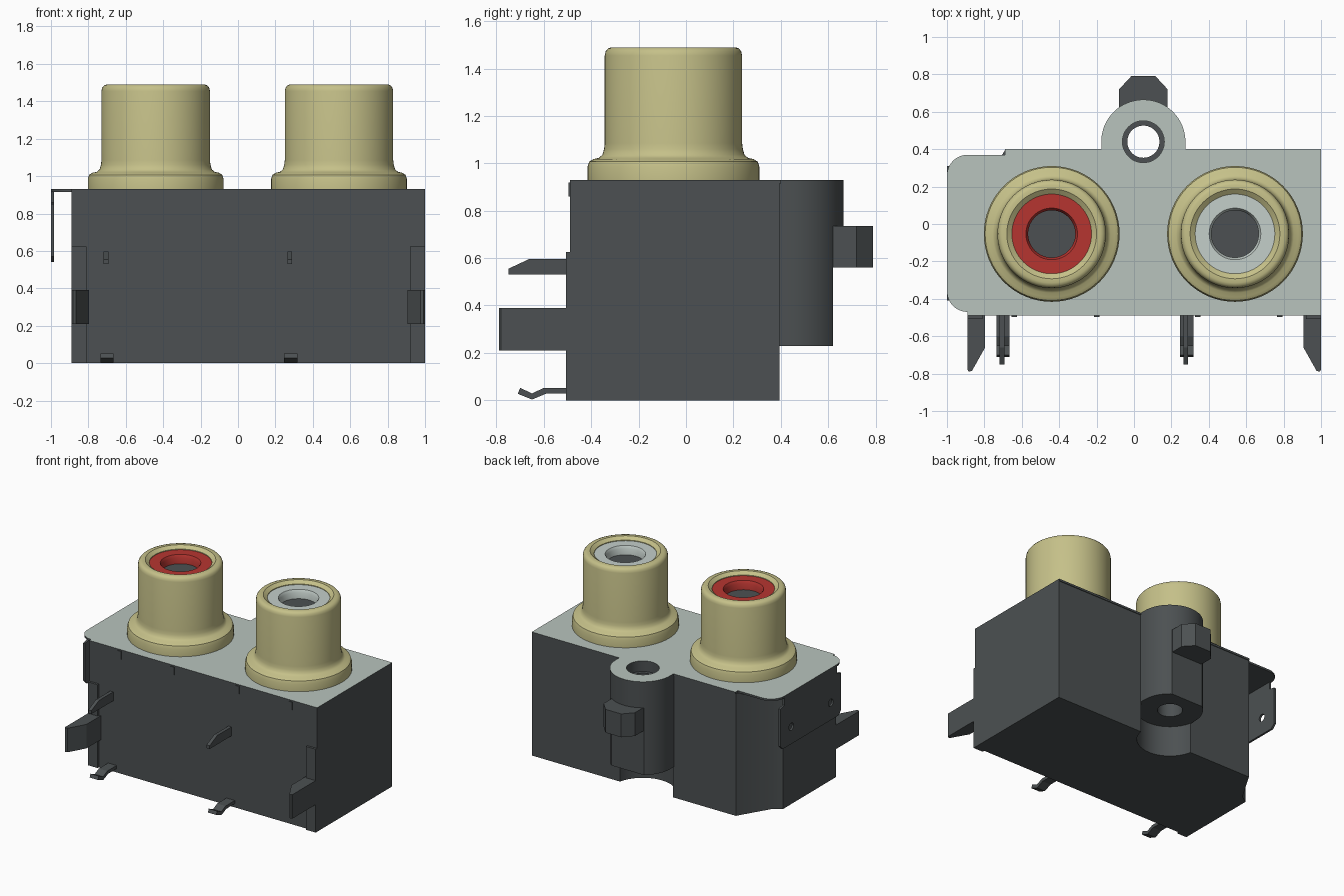
import bpy, bmesh, math
from mathutils import Vector

if "Cube" in bpy.data.objects:
    bpy.data.objects.remove(bpy.data.objects["Cube"], do_unlink=True)


def material(name, rgb):
    m = bpy.data.materials.new(name)
    m.use_nodes = True
    m.diffuse_color = (*rgb, 1)
    bsdf = m.node_tree.nodes["Principled BSDF"]
    bsdf.inputs["Base Color"].default_value = (*rgb, 1)
    bsdf.inputs["Roughness"].default_value = 0.6
    return m


DARK = material("dark grey", (0.072, 0.081, 0.084))
PALE = material("pale grey green", (0.48, 0.55, 0.51))
TAN = material("tan", (0.56, 0.53, 0.25))
RED = material("red", (0.47, 0.036, 0.03))
WHITE = material("off white", (0.55, 0.62, 0.59))


def finish(name, bm, mat):
    bmesh.ops.recalc_face_normals(bm, faces=bm.faces)
    me = bpy.data.meshes.new(name)
    bm.to_mesh(me)
    bm.free()
    me.materials.append(mat)
    ob = bpy.data.objects.new(name, me)
    bpy.context.collection.objects.link(ob)
    return ob


def activate(ob):
    bpy.ops.object.select_all(action='DESELECT')
    ob.select_set(True)
    bpy.context.view_layer.objects.active = ob


def smooth(ob, angle=30):
    activate(ob)
    bpy.ops.object.shade_smooth_by_angle(angle=math.radians(angle))


def prism(name, outline, a, b, axis="z", mat=DARK):
    """Extrude a 2D outline from a to b; x prisms take (y, z) outlines."""
    place = (lambda u, v: (u, v, a)) if axis == "z" else (lambda u, v: (a, u, v))
    bm = bmesh.new()
    face = bm.faces.new([bm.verts.new(place(u, v)) for u, v in outline])
    ext = bmesh.ops.extrude_face_region(bm, geom=[face])["geom"]
    shift = Vector((0, 0, b - a)) if axis == "z" else Vector((b - a, 0, 0))
    for v in ext:
        if isinstance(v, bmesh.types.BMVert):
            v.co += shift
    return finish(name, bm, mat)


def rect(u0, u1, v0, v1):
    return [(u0, v0), (u1, v0), (u1, v1), (u0, v1)]


def arc(cx, cy, r, start, end, n):
    steps = [math.radians(start + (end - start) * i / n) for i in range(n + 1)]
    return [(cx + r * math.cos(t), cy + r * math.sin(t)) for t in steps]


def circle(cx, cy, r, n=48):
    return arc(cx, cy, r, 0, 360, n)[:-1]


def boolean(ob, tool, op='DIFFERENCE'):
    tool.hide_render = True
    activate(ob)
    mod = ob.modifiers.new("cut", 'BOOLEAN')
    mod.operation, mod.solver, mod.object = op, 'EXACT', tool
    bpy.ops.object.modifier_apply(modifier=mod.name)
    bpy.data.objects.remove(tool, do_unlink=True)


def lathe(name, profile, x, y, mat, n=64):
    bm = bmesh.new()
    vs = [bm.verts.new((x + r, y, z)) for r, z in profile]
    es = [bm.edges.new(p) for p in zip(vs, vs[1:])]
    bmesh.ops.spin(bm, geom=vs + es, cent=(x, y, 0), axis=(0, 0, 1),
                   angle=2 * math.pi, steps=n)
    bmesh.ops.remove_doubles(bm, verts=bm.verts, dist=0.0005)
    ob = finish(name, bm, mat)
    smooth(ob, 35)
    return ob


BX, BY, BR = 0.05, 0.44, 0.225   # screw boss centre and radius
TOP = 0.93

# Housing with its cut-back corner and the screw boss
housing = prism("housing", [(-0.89, -0.49), (1, -0.49), (1, 0.395), (-0.69, 0.395),
                            (-0.83, 0.16), (-0.89, 0.12)], 0, TOP - 0.015)
boss = prism("boss", arc(BX, BY, BR, 0, 180, 32) + [(BX - BR, 0.3), (BX + BR, 0.3)],
             0.23, TOP - 0.015)
boolean(housing, boss, 'UNION')
boolean(housing, prism("recess_cutter", circle(BX, BY, BR, 64), -0.1, 0.23))
boolean(housing, prism("flat_cutter", rect(BX - 0.2, BX + 0.2, 0.62, 0.8), 0.1, 0.735))
boolean(housing, prism("screw_hole_cutter", circle(BX, BY, 0.086), 0, 1))
boolean(housing, prism("counterbore_cutter", circle(BX, BY, 0.112), 0.85, 1))
smooth(housing)

# Top plate, pale on its upper face only
outline = [(1, -0.49), (1, 0.4), (BX + BR, 0.4)] + arc(BX, BY, BR, 0, 180, 32)
outline += [(BX - BR, 0.4), (-0.69, 0.4), (-0.69, 0.37)]
outline += arc(-0.89, 0.26, 0.11, 90, 180, 10) + arc(-0.89, -0.36, 0.11, 180, 270, 10)
outline += [(-0.89, -0.49)]
plate = prism("top_plate", outline, TOP - 0.015, TOP)
boolean(plate, prism("plate_hole_cutter", circle(BX, BY, 0.112), 0.8, 1))
plate.data.materials.clear()
for m in (DARK, PALE):
    plate.data.materials.append(m)
for p in plate.data.polygons:
    p.material_index = 1 if p.normal.z > 0.5 else 0
smooth(plate)

# Folded bracket flange with two holes
flange = prism("bracket_flange", [(-0.36, 0.92), (-0.36, 0.86), (-0.41, 0.85), (-0.41, 0.57),
                                  (-0.38, 0.54), (0.28, 0.54), (0.31, 0.57), (0.31, 0.85),
                                  (0.26, 0.86), (0.26, 0.92)], -1, -0.985, "x")
for y in (-0.29, 0.18):
    boolean(flange, prism("flange_hole_cutter", circle(y, 0.67, 0.028, 20), -1.1, -0.9, "x"))

# Rear clip with chamfered corners
prism("rear_clip", [(-0.08, 0.6), (0.18, 0.6), (0.18, 0.72), (0.115, 0.79),
                    (-0.015, 0.79), (-0.08, 0.72)], 0.56, 0.735)

# Front corner strips and hooks, one pair per side
for side, x, s in (("right", -0.89, 1), ("left", 1.0, -1)):
    prism(side + "_corner_strip", rect(*sorted((x, x + s * 0.08)), -0.507, -0.48), 0, 0.625)
    prism(side + "_hook", [(x, -0.48), (x, -0.78), (x + s * 0.008, -0.79),
                           (x + s * 0.024, -0.785), (x + s * 0.094, -0.66),
                           (x + s * 0.094, -0.48)], 0.21, 0.39)

# Small tabs folded over the front edge
for i, x in enumerate((-0.64, -0.2, 0.34, 0.78)):
    prism(f"edge_tab_{i + 1}", rect(x - 0.015, x + 0.015, -0.496, -0.48), 0.86, 0.92)

# Jacks: shell, coloured insert, dark socket floor, and the two pins below each
shell = [(0.363, 0.925), (0.363, 0.985), (0.356, 1.007), (0.338, 1.018), (0.315, 1.023),
         (0.3, 1.036), (0.293, 1.06), (0.29, 1.085), (0.29, 1.455), (0.286, 1.473),
         (0.276, 1.485), (0.262, 1.49), (0.24, 1.49), (0.213, 1.47), (0.213, 1.44)]
insert = [(0.215, 1.465), (0.138, 1.465), (0.126, 1.445), (0.126, 1.38)]
pin = [(-0.48, 0.53), (-0.75, 0.53), (-0.75, 0.555), (-0.66, 0.597), (-0.48, 0.597)]
spring = [(-0.48, 0.028), (-0.59, 0.028), (-0.65, 0.003), (-0.71, 0.027), (-0.7, 0.052),
          (-0.65, 0.029), (-0.6, 0.052), (-0.48, 0.052)]
for side, x, pin_x, mat in (("right", -0.44, -0.705, RED), ("left", 0.54, 0.277, WHITE)):
    lathe(side + "_jack_shell", shell, x, -0.053, TAN)
    lathe(side + "_jack_insert", insert, x, -0.053, mat)
    prism(side + "_socket_floor", circle(x, -0.053, 0.127), 1.38, 1.4)
    prism(side + "_upper_pin", pin, pin_x - 0.013, pin_x + 0.013, "x")
    prism(side + "_lower_spring", spring, pin_x - 0.03, pin_x + 0.04, "x")
